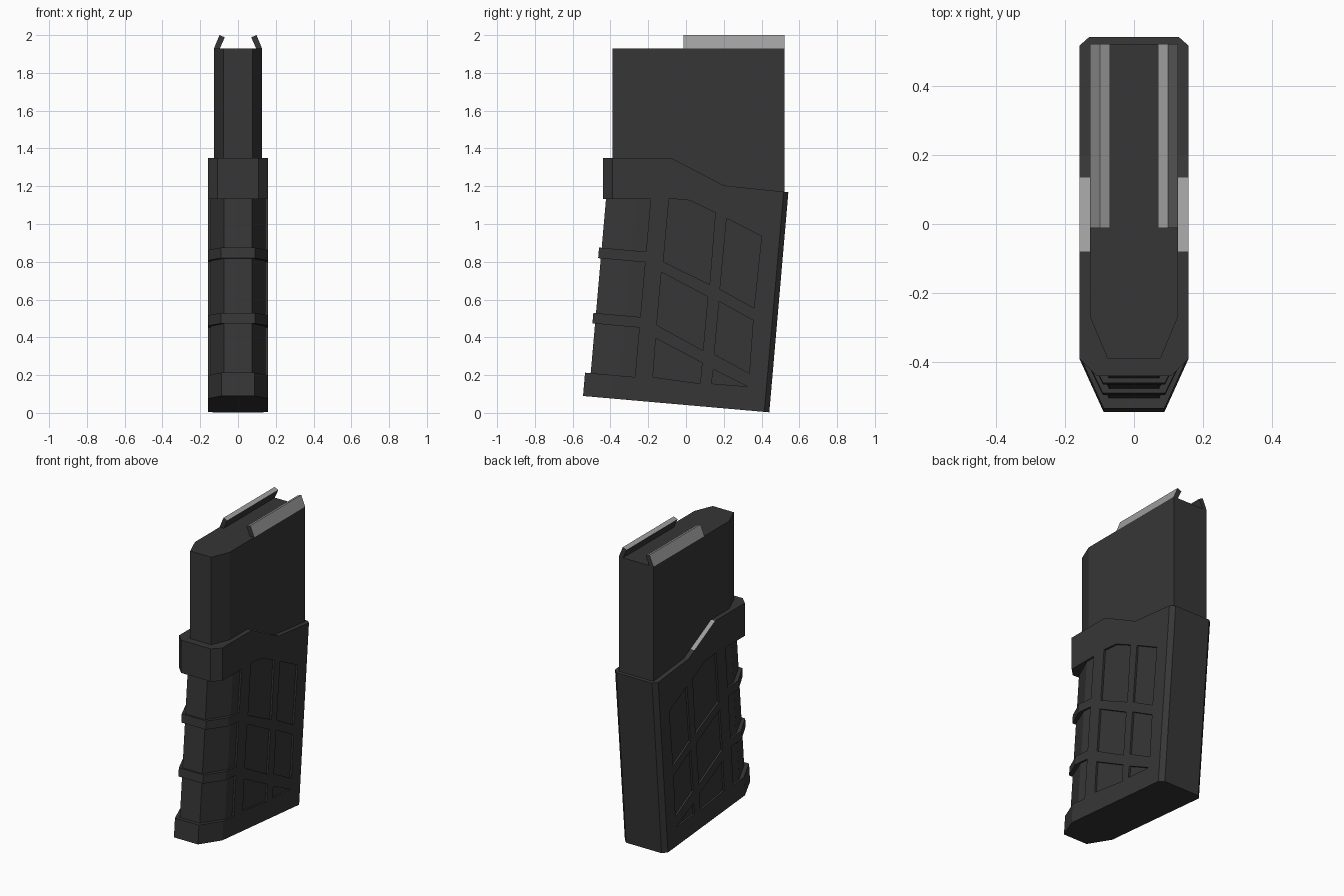
import bpy, bmesh
from math import sin, cos

if "Cube" in bpy.data.objects:
    bpy.data.objects.remove(bpy.data.objects["Cube"])


def material(name, value):
    m = bpy.data.materials.new(name)
    m.use_nodes = True
    colour = (value, value, value, 1)
    m.diffuse_color = colour
    bsdf = next(n for n in m.node_tree.nodes if n.type == 'BSDF_PRINCIPLED')
    bsdf.inputs["Base Color"].default_value = colour
    return m


MATERIALS = [material("charcoal", 0.037), material("light_grey", 0.34)]
TILT = 0.0875   # lean of the lower casing
W = 0.158       # half width of the casing


def lean(u, h):
    """Distance forward from the rear heel and height up the lean -> (y, z)."""
    return (0.441 - u * cos(TILT) + h * sin(TILT),
            0.003 + u * sin(TILT) + h * cos(TILT))


def make(name, verts, faces, light=None):
    mesh = bpy.data.meshes.new(name)
    mesh.from_pydata(verts, [], faces)
    bm = bmesh.new()
    bm.from_mesh(mesh)
    bmesh.ops.recalc_face_normals(bm, faces=bm.faces)
    bm.normal_update()
    for f in bm.faces:
        f.material_index = int(bool(light and light(f)))
    bm.to_mesh(mesh)
    bm.free()
    for m in MATERIALS:
        mesh.materials.append(m)
    ob = bpy.data.objects.new(name, mesh)
    bpy.context.collection.objects.link(ob)
    return ob


def skin(name, rows, light=None):
    """Mirrored solid; each row is (half width, bottom (y, z), top (y, z))."""
    verts, faces = [], []
    for x, low, high in rows:
        verts += [(x, *low), (-x, *low), (-x, *high), (x, *high)]
    for i in range(0, len(verts) - 4, 4):
        for a in range(4):
            b = (a + 1) % 4
            faces.append((i + a, i + b, i + b + 4, i + a + 4))
    n = len(verts)
    faces += [(0, 1, 2, 3), (n - 4, n - 3, n - 2, n - 1)]
    return make(name, verts, faces, light)


def leaning_block(name, section, h0, h1):
    return skin(name, [(x, lean(u, h0), lean(u, h1)) for x, u in section])


def side_prism(name, outline):
    """Outline in (y, z) extruded right across the casing."""
    n = len(outline)
    verts = [(s * 0.3, y, z) for s in (-1, 1) for y, z in outline]
    faces = [tuple(range(n)), tuple(range(n, 2 * n))]
    faces += [(i, (i + 1) % n, (i + 1) % n + n, i + n) for i in range(n)]
    return make(name, verts, faces)


# Recessed core that forms the floor of every panel
leaning_block("recessed_core",
              [(0.073, 0.96), (0.146, 0.80), (0.146, 0.03), (0.118, 0.012)], 0.01, 1.15)

# Base and grip ribs wrapping the front
leaning_block("base_band", [(0.088, 0.99), (W, 0.835), (W, 0.72)], 0, 0.124)
for name, h in (("lower_rib", 0.387), ("upper_rib", 0.734)):
    leaning_block(name, [(0.09, 0.974), (W, 0.835), (W, 0.72)], h, h + 0.056)

# Collar around the front of the casing mouth
skin("front_collar", [(0.108, (-0.44, 1.133), (-0.44, 1.35)),
                      (W, (-0.39, 1.133), (-0.39, 1.35)),
                      (W, (-0.187, 1.133), (-0.168, 1.35))])

# Rear casing with a sloping shoulder
shoulder = [(W, 0.725, -0.168, 1.35), (W, 0.62, -0.08, 1.35),
            (W, 0.41, 0.135, 1.238), (W, 0.34, 0.20, 1.204),
            (W, 0.027, 0.517, 1.171), (0.13, 0, 0.542, 1.168)]
casing = skin("rear_casing",
              [(x, lean(u, 0), (y, z)) for x, u, y, z in shoulder],
              lambda f: f.normal.z > 0.5 and -0.08 < f.calc_center_median().y < 0.135)

# Windows cut through the casing down to the core
windows = [
    [(-.09, 1.135), (.02, 1.125), (.155, 1.06), (.125, .68), (-.12, .80)],
    [(.215, 1.03), (.40, .935), (.36, .555), (.18, .655)],
    [(-.13, .745), (.115, .615), (.09, .33), (-.155, .465)],
    [(.175, .59), (.355, .49), (.335, .21), (.15, .31)],
    [(-.16, .395), (.085, .265), (.075, .155), (-.175, .19)],
    [(.145, .23), (.325, .14), (.135, .155)],
]
for i, outline in enumerate(windows):
    cutter = side_prism("window_cutter_%d" % (i + 1), outline)
    cutter.hide_render = True
    cutter.hide_set(True)
    cutter.display_type = 'WIRE'
    cut = casing.modifiers.new("window_%d" % (i + 1), 'BOOLEAN')
    cut.operation = 'DIFFERENCE'
    cut.solver = 'EXACT'
    cut.object = cutter

# Bake the cuts and drop the cutters
bpy.context.view_layer.update()
baked = bpy.data.meshes.new_from_object(
    casing.evaluated_get(bpy.context.evaluated_depsgraph_get()))
casing.modifiers.clear()
casing.data = baked
for ob in [o for o in bpy.data.objects if o.name.startswith("window_cutter")]:
    bpy.data.objects.remove(ob)

# Upper body
skin("upper_body", [(x, (y, 1.1), (y, 1.93)) for x, y in
                    ((0.077, -0.39), (0.127, -0.27), (0.127, 0.522))])

# Inward-leaning lips along the top
lip = [(0.127, 1.93), (0.098, 2.0), (0.07, 1.988), (0.098, 1.925)]
for side, label in ((1, "left"), (-1, "right")):
    verts = [(side * x, y, z) for y in (-0.012, 0.522) for x, z in lip]
    faces = [(0, 1, 2, 3), (4, 5, 6, 7)]
    faces += [(a, (a + 1) % 4, (a + 1) % 4 + 4, a + 4) for a in range(4)]
    make(label + "_lip", verts, faces, lambda f: f.normal.z > 0.2)
